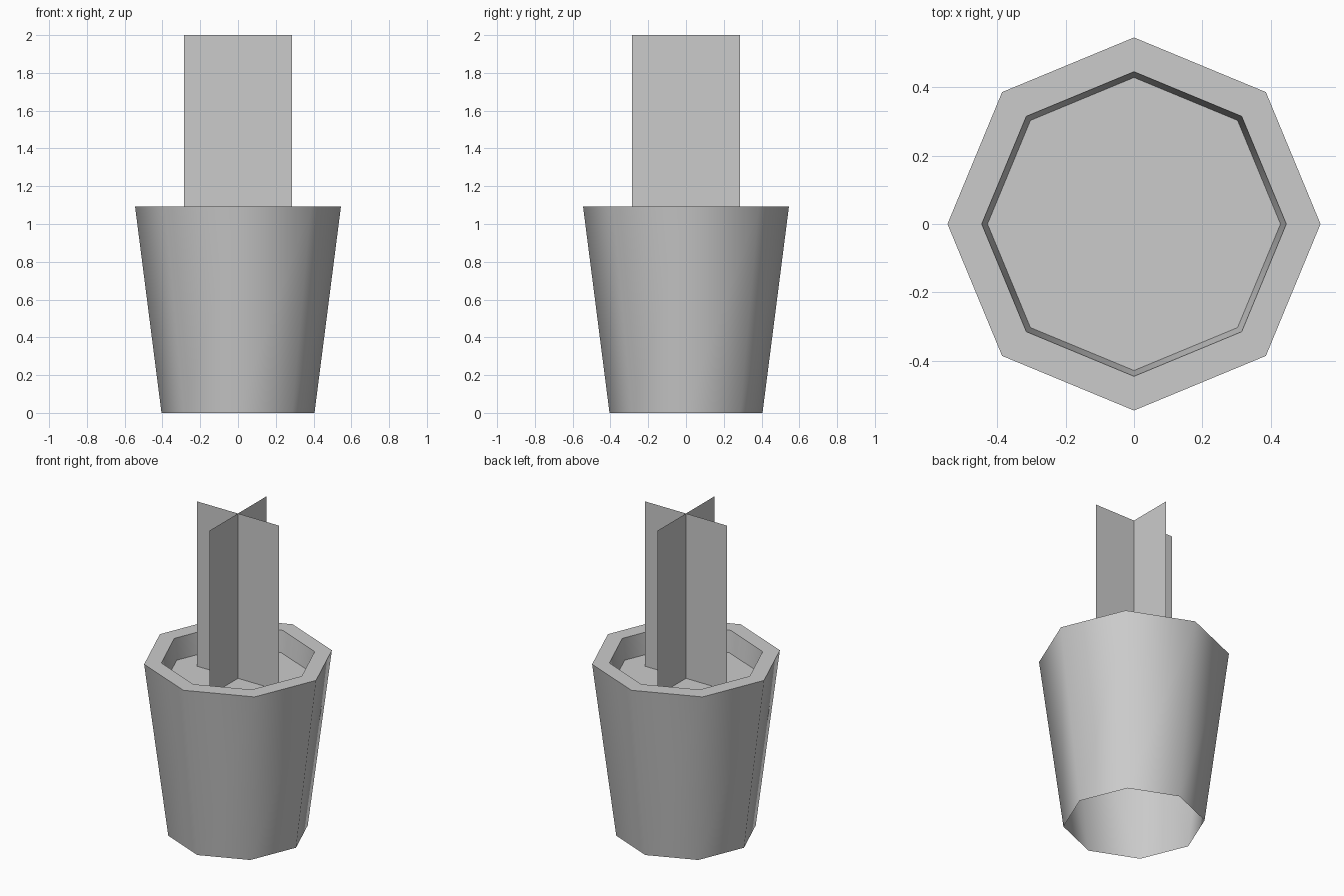
import bpy, bmesh, math

if "Cube" in bpy.data.objects:
    bpy.data.objects.remove(bpy.data.objects["Cube"])

SIDES = 8


def make_object(name, bm):
    mesh = bpy.data.meshes.new(name)
    bm.to_mesh(mesh)
    bm.free()
    ob = bpy.data.objects.new(name, mesh)
    bpy.context.collection.objects.link(ob)
    return ob


def ring(bm, radius, z):
    step = 2 * math.pi / SIDES
    return [bm.verts.new((radius * math.cos(i * step), radius * math.sin(i * step), z))
            for i in range(SIDES)]


# Pot: tapered octagonal shell, open underneath, with a flat rim and inner lip
bm = bmesh.new()
profile = [(0.405, 0.0), (0.545, 1.093), (0.445, 1.093), (0.428, 0.96)]
rings = [ring(bm, r, z) for r, z in profile]
for low, high in zip(rings, rings[1:]):
    for i in range(SIDES):
        j = (i + 1) % SIDES
        bm.faces.new((low[i], low[j], high[j], high[i]))
pot = make_object("pot", bm)
bpy.context.view_layer.objects.active = pot
pot.select_set(True)
bpy.ops.object.shade_smooth_by_angle(angle=math.radians(60))

# Soil: flat octagon closing the inner lip
bm = bmesh.new()
bm.faces.new(ring(bm, 0.428, 0.96))
make_object("soil", bm)

# Plant: two crossed upright cards, each split at the middle
bm = bmesh.new()
z0, z1, half = 0.96, 2.0, 0.285
low, high = bm.verts.new((0, 0, z0)), bm.verts.new((0, 0, z1))
for dx, dy in ((1, 0), (0, 1), (-1, 0), (0, -1)):
    a = bm.verts.new((dx * half, dy * half, z0))
    b = bm.verts.new((dx * half, dy * half, z1))
    bm.faces.new((low, a, b, high))
make_object("plant_cards", bm)
